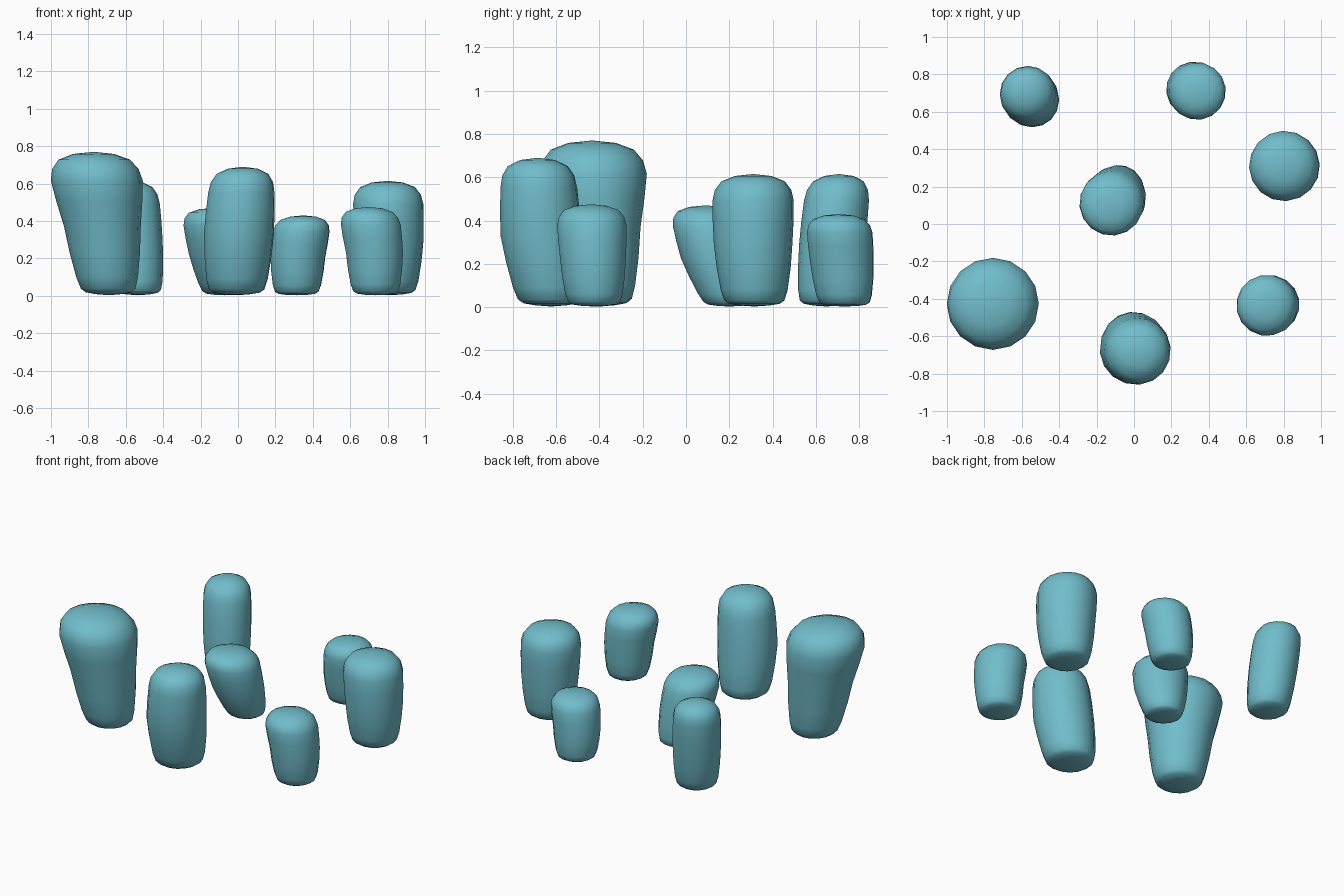
import bpy, bmesh, math

if "Cube" in bpy.data.objects:
    bpy.data.objects.remove(bpy.data.objects["Cube"])

SIDES = 16

teal = bpy.data.materials.new("teal_stone")
teal.diffuse_color = (0.165, 0.51, 0.60, 1.0)
teal.use_nodes = True
teal.node_tree.nodes["Principled BSDF"].inputs["Base Color"].default_value = teal.diffuse_color


def mix(a, b, t):
    return a + (b - a) * t


def stone(name, height, base, mid, top, turn=0.0):
    """Leaning rounded stone; base, mid and top are (x, y, radius)."""
    keys = [(0.13, base), (0.48, mid), (0.80, top)]

    def section(t):
        # follow the leaning axis, extended past both ends
        (t0, a), (t1, b) = (keys[0], keys[1]) if t < 0.48 else (keys[1], keys[2])
        k = (t - t0) / (t1 - t0)
        x, y = mix(a[0], b[0], k), mix(a[1], b[1], k)
        r = mix(a[2], b[2], min(max(k, -0.2), 1.0))
        return x, y, r

    # (height fraction, radius factor)
    profile = [(0.012, 0.45), (0.025, 0.78), (0.05, 0.93), (0.13, 1.0),
               (0.30, 1.02), (0.48, 1.0), (0.65, 1.01), (0.80, 1.0),
               (0.88, 0.94), (0.945, 0.78), (0.985, 0.45)]
    bm = bmesh.new()
    rings = []
    for t, f in profile:
        x, y, r = section(t)
        rings.append([bm.verts.new((
            x + r * f * math.cos(turn + math.tau * i / SIDES),
            y + r * f * math.sin(turn + math.tau * i / SIDES),
            t * height)) for i in range(SIDES)])
    x, y, _ = section(0.02)
    low = bm.verts.new((x, y, 0.003))
    x, y, _ = section(0.98)
    high = bm.verts.new((x, y, height))
    for i in range(SIDES):
        j = (i + 1) % SIDES
        for a, b in zip(rings, rings[1:]):
            bm.faces.new((a[i], a[j], b[j], b[i]))
        bm.faces.new((low, rings[0][j], rings[0][i]))
        bm.faces.new((high, rings[-1][i], rings[-1][j]))
    for face in bm.faces:
        face.smooth = True
    bm.normal_update()
    mesh = bpy.data.meshes.new(name)
    bm.to_mesh(mesh)
    bm.free()
    mesh.materials.append(teal)
    bpy.context.collection.objects.link(bpy.data.objects.new(name, mesh))


# Ring of standing stones
stone("large_left_stone", 0.77, (-0.70, -0.40, 0.165), (-0.725, -0.415, 0.205), (-0.755, -0.427, 0.246))
stone("front_stone", 0.69, (-0.005, -0.635, 0.165), (0.005, -0.67, 0.188), (0.018, -0.68, 0.178), 0.1)
stone("front_right_stone", 0.475, (0.735, -0.425, 0.135), (0.73, -0.43, 0.155), (0.71, -0.435, 0.163), 0.2)
stone("back_right_stone", 0.615, (0.81, 0.315, 0.155), (0.81, 0.31, 0.182), (0.803, 0.31, 0.188), 0.05)
stone("back_stone", 0.43, (0.315, 0.73, 0.13), (0.32, 0.72, 0.148), (0.338, 0.71, 0.153), 0.15)
stone("back_left_stone", 0.615, (-0.54, 0.655, 0.137), (-0.555, 0.675, 0.152), (-0.568, 0.695, 0.15))
# Small leaning stone inside the ring
stone("centre_stone", 0.47, (-0.08, 0.185, 0.13), (-0.10, 0.14, 0.164), (-0.12, 0.11, 0.172), 0.1)
